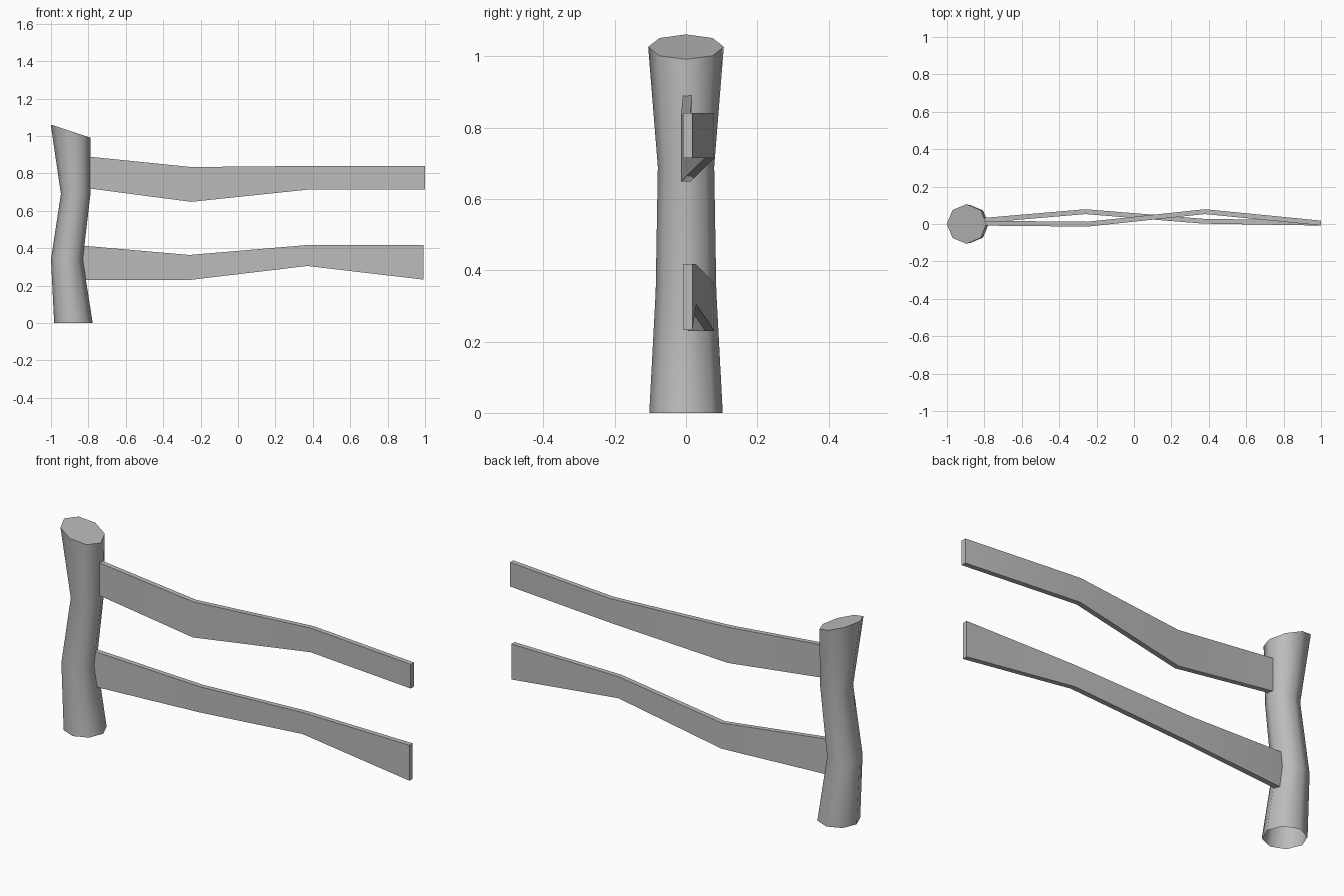
import bpy, bmesh, math

cube = bpy.data.objects.get("Cube")
if cube:
    bpy.data.objects.remove(cube)

# Single grey material
grey = bpy.data.materials.new("weathered grey")
grey.use_nodes = True
COLOUR = (0.5, 0.5, 0.5, 1)
grey.diffuse_color = COLOUR
grey.node_tree.nodes["Principled BSDF"].inputs["Base Color"].default_value = COLOUR


def loft(name, rings, cap_start, angle):
    """Skin a list of equal-sized vertex rings and cap the ends."""
    bm = bmesh.new()
    loops = [[bm.verts.new(p) for p in ring] for ring in rings]
    n = len(loops[0])
    for a, b in zip(loops, loops[1:]):
        for i in range(n):
            j = (i + 1) % n
            bm.faces.new((a[i], a[j], b[j], b[i]))
    bm.faces.new(loops[-1])
    if cap_start:
        bm.faces.new(loops[0][::-1])
    bmesh.ops.recalc_face_normals(bm, faces=bm.faces)
    mesh = bpy.data.meshes.new(name)
    bm.to_mesh(mesh)
    bm.free()
    mesh.materials.append(grey)
    obj = bpy.data.objects.new(name, mesh)
    bpy.context.collection.objects.link(obj)
    bpy.ops.object.select_all(action='DESELECT')
    obj.select_set(True)
    bpy.context.view_layer.objects.active = obj
    bpy.ops.object.shade_smooth_by_angle(angle=math.radians(angle))
    return obj


def octagon(x, z, r, slope):
    ring = []
    for i in range(8):
        a = i * math.tau / 8
        dx = r * math.cos(a)
        ring.append((x + dx, r * math.sin(a), z + slope * dx))
    return ring


def rail(name, stations, thickness=0.026):
    """Stations are x, front y, bottom z, top z."""
    rings = [[(x, y, lo), (x, y + thickness, lo), (x, y + thickness, hi), (x, y, hi)]
             for x, y, lo, hi in stations]
    return loft(name, rings, True, 30)


# Crooked post with a slanted top and an open foot
loft("post", [
    octagon(-0.88, 0, 0.103, 0),
    octagon(-0.915, 0.34, 0.085, 0),
    octagon(-0.868, 0.69, 0.079, 0),
    octagon(-0.895, 1.026, 0.106, -0.33),
], False, 60)

# Two warped rails
rail("upper_rail", [(-0.86, -0.008, 0.728, 0.896), (-0.25, -0.014, 0.648, 0.834),
                    (0.38, 0.053, 0.714, 0.84), (1.0, -0.008, 0.714, 0.84)])
rail("lower_rail", [(-0.88, 0.0, 0.23, 0.418), (-0.26, 0.053, 0.23, 0.364),
                    (0.37, 0.002, 0.305, 0.417), (0.993, -0.008, 0.232, 0.417)])
